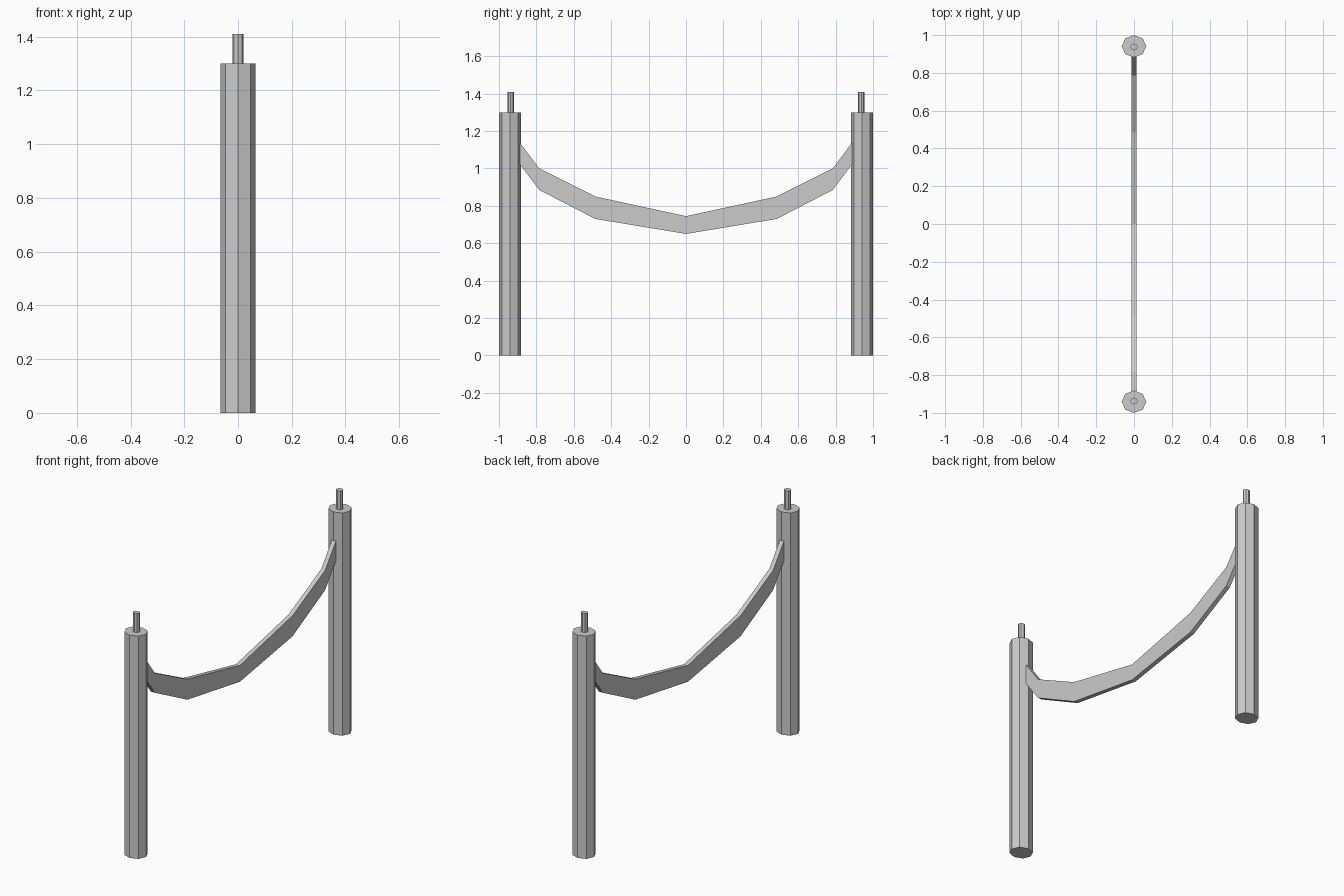
import bpy, bmesh

if "Cube" in bpy.data.objects:
    bpy.data.objects.remove(bpy.data.objects["Cube"])

POST_Y = 0.941


def octagon_prism(name, rx, ry, z0, z1, y):
    bm = bmesh.new()
    bmesh.ops.create_cone(bm, cap_ends=True, segments=8, radius1=1, radius2=1, depth=1)
    for v in bm.verts:
        v.co = (v.co.x * rx, v.co.y * ry + y, z0 + (v.co.z + 0.5) * (z1 - z0))
    return add_object(name, bm)


def add_object(name, bm):
    bmesh.ops.recalc_face_normals(bm, faces=bm.faces)
    mesh = bpy.data.meshes.new(name)
    bm.to_mesh(mesh)
    bm.free()
    ob = bpy.data.objects.new(name, mesh)
    bpy.context.collection.objects.link(ob)
    return ob


# Posts with a thin pin on top
for side, s in (("front", -1), ("back", 1)):
    octagon_prism(side + "_post", 0.065, 0.059, 0, 1.30, s * POST_Y)
    octagon_prism(side + "_pin", 0.02, 0.018, 1.30, 1.41, s * (POST_Y - 0.004))

# Sagging band: (y, bottom z, top z) for one half, mirrored to the other
half = [(0.89, 1.025, 1.14), (0.785, 0.885, 1.0), (0.485, 0.73, 0.85)]
stations = [(-y, b, t) for y, b, t in half] + [(0, 0.65, 0.745)] + half[::-1]
w = 0.013
bm = bmesh.new()
rings = [[bm.verts.new(c) for c in ((-w, y, b), (w, y, b), (w, y, t), (-w, y, t))]
         for y, b, t in stations]
for a, b in zip(rings, rings[1:]):
    for i in range(4):
        j = (i + 1) % 4
        bm.faces.new((a[i], a[j], b[j], b[i]))
bm.faces.new(rings[0])
bm.faces.new(rings[-1])
add_object("hanging_band", bm)
